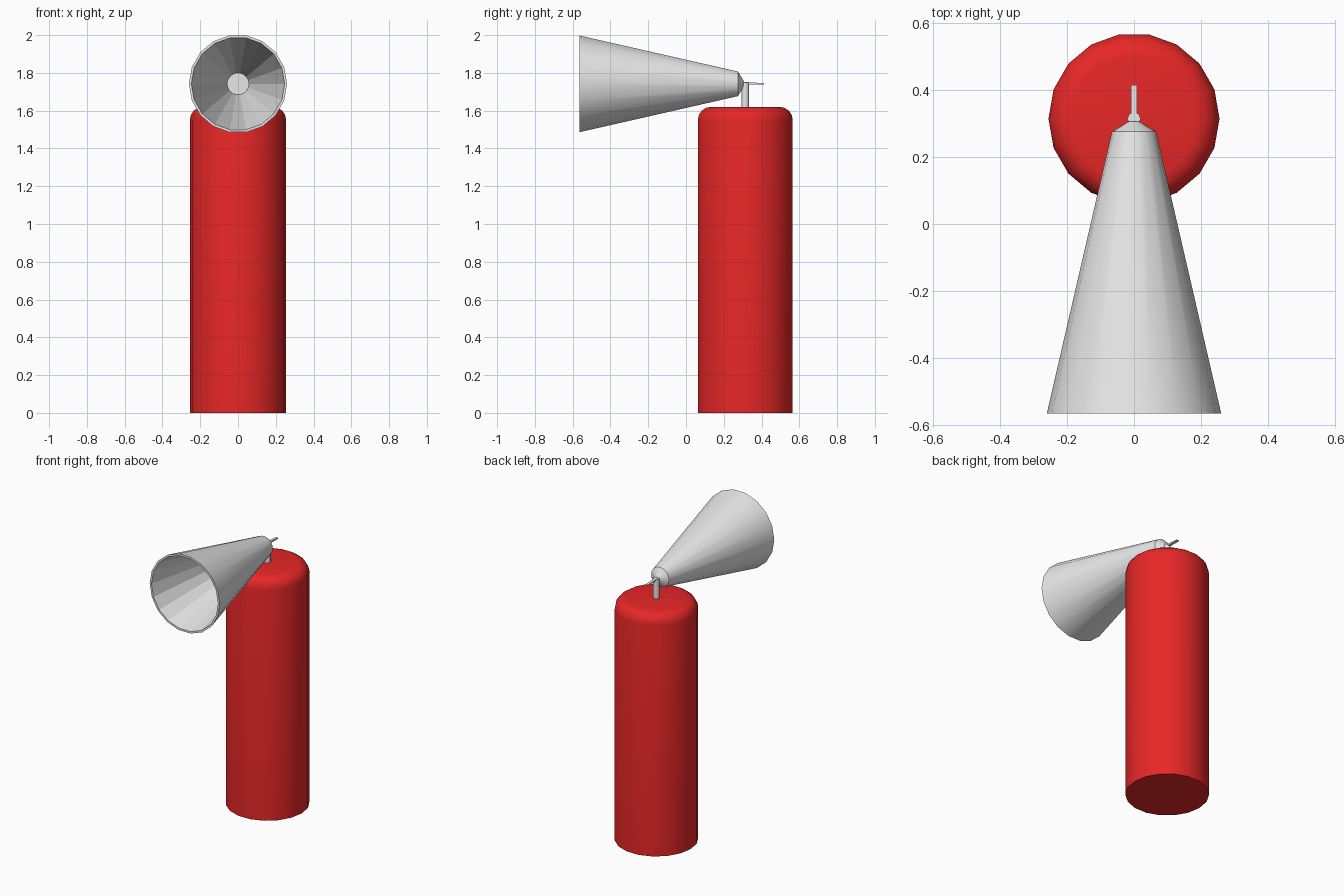
import bpy
import bmesh
import math
from mathutils import Matrix

if "Cube" in bpy.data.objects:
    bpy.data.objects.remove(bpy.data.objects["Cube"], do_unlink=True)

SIDES = 18
AXIS_Y = 0.314     # vertical axis of the tank
HORN_Z = 1.742     # height of the horn axis


def make_material(name, color):
    mat = bpy.data.materials.new(name)
    mat.diffuse_color = color
    mat.use_nodes = True
    mat.node_tree.nodes["Principled BSDF"].inputs["Base Color"].default_value = color
    return mat


red = make_material("red paint", (0.8, 0.02, 0.02, 1))
grey = make_material("light grey", (0.8, 0.8, 0.8, 1))


def finish(name, bm, mat, matrix, angle=None):
    bmesh.ops.recalc_face_normals(bm, faces=bm.faces)
    mesh = bpy.data.meshes.new(name)
    bm.to_mesh(mesh)
    bm.free()
    mesh.transform(matrix)
    mesh.materials.append(mat)
    obj = bpy.data.objects.new(name, mesh)
    bpy.context.collection.objects.link(obj)
    if angle:
        bpy.ops.object.select_all(action="DESELECT")
        obj.select_set(True)
        bpy.context.view_layer.objects.active = obj
        bpy.ops.object.shade_smooth_by_angle(angle=math.radians(angle))
    return obj


def lathe(name, profile, mat, matrix, sides=SIDES, angle=30):
    """Turn (radius, height) points around z and cap both ends."""
    bm = bmesh.new()
    rings = [[bm.verts.new((r * math.cos(math.tau * i / sides),
                            r * math.sin(math.tau * i / sides), z))
              for i in range(sides)] for r, z in profile]
    for low, high in zip(rings, rings[1:]):
        for i in range(sides):
            j = (i + 1) % sides
            bm.faces.new((low[i], low[j], high[j], high[i]))
    bm.faces.new(rings[0])
    bm.faces.new(rings[-1])
    return finish(name, bm, mat, matrix, angle)


# Tank with a rounded shoulder
shoulder = 0.07
profile = [(0.255, 0)]
for step in range(5):
    a = math.pi / 2 * step / 4
    profile.append((0.255 - shoulder * (1 - math.cos(a)),
                    1.62 - shoulder * (1 - math.sin(a))))
upright = Matrix.Translation((0, AXIS_Y, 0))
lathe("tank", profile, red, upright)

# Hollow horn, from the back tip over the rim to the inner floor
forward = Matrix.Translation((0, 0, HORN_Z)) @ Matrix.Rotation(math.radians(90), 4, "X")
horn = lathe("horn", [(0.015, -0.306), (0.066, -0.275), (0.26, 0.565),
                      (0.247, 0.565), (0.058, -0.262)], grey, forward)
# The inside of the horn is faceted
for face in horn.data.polygons:
    to_axis = face.normal.x * face.center.x + face.normal.z * (face.center.z - HORN_Z)
    if to_axis < -0.01:
        face.use_smooth = False

# Valve stem
lathe("valve_stem", [(0.02, 1.6), (0.02, 1.75)], grey, upright, sides=8, angle=50)

# Thin lever, tapering towards its back end
bm = bmesh.new()
bmesh.ops.create_cube(bm, size=1)
for v in bm.verts:
    back = v.co.y > 0
    top = v.co.z > 0
    v.co.x *= 0.017
    v.co.y = 0.414 if back else 0.31
    v.co.z = (1.745 if back else 1.752) if top else (1.738 if back else 1.74)
finish("lever", bm, grey, Matrix.Identity(4))
